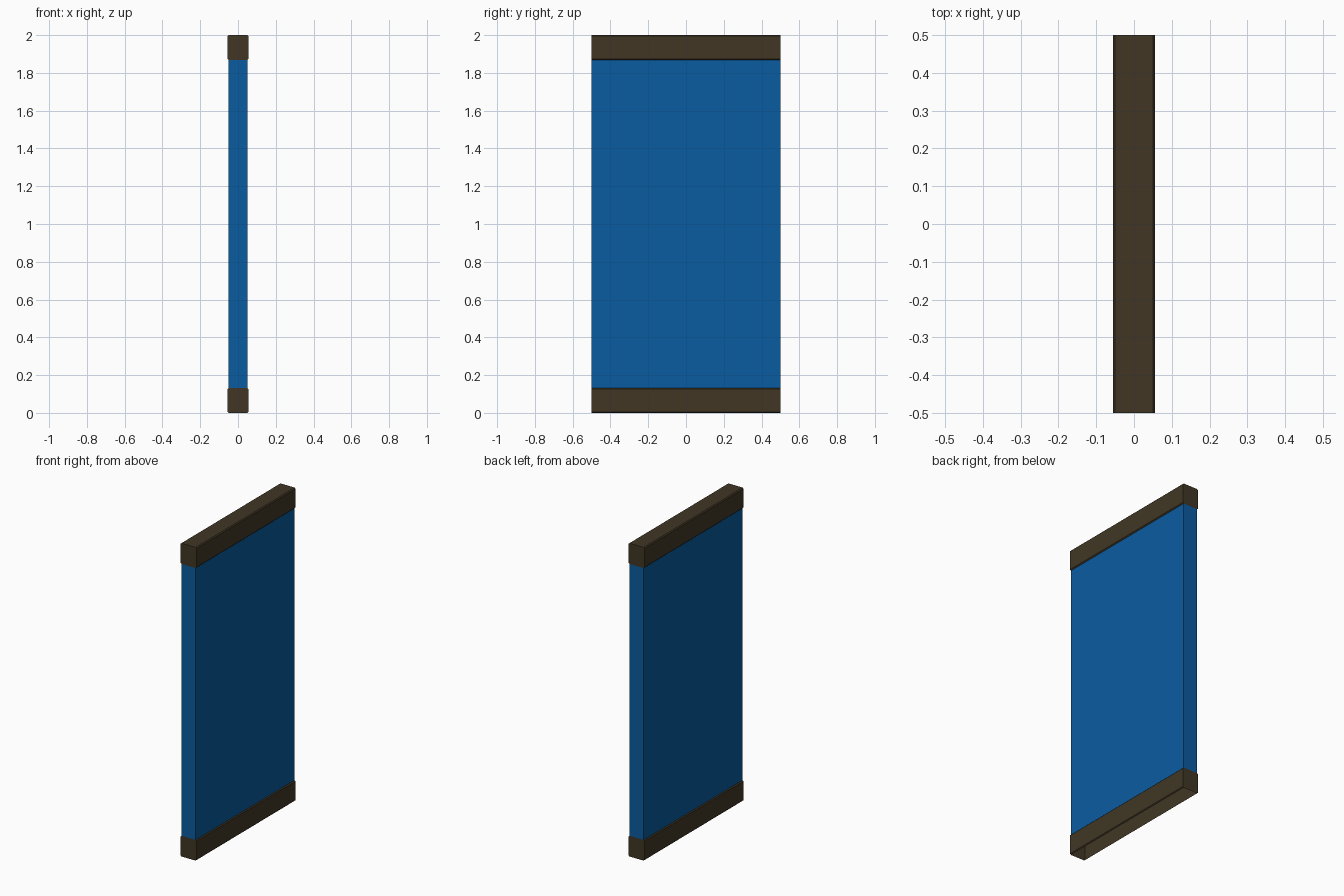
import bpy, bmesh

if "Cube" in bpy.data.objects:
    bpy.data.objects.remove(bpy.data.objects["Cube"])

HALF_LEN = 0.5
RAIL_H = 0.132
CH = 0.006  # chamfer on the long rail edges


def material(name, color):
    m = bpy.data.materials.new(name)
    m.diffuse_color = color
    m.use_nodes = True
    m.node_tree.nodes["Principled BSDF"].inputs["Base Color"].default_value = m.diffuse_color
    return m


def prism(name, profile, mat, open_down=False, open_up=False):
    """Extrude an x-z profile along y; optionally leave the flat underside / top open."""
    bm = bmesh.new()
    face = bm.faces.new([bm.verts.new((x, -HALF_LEN, z)) for x, z in profile])
    ext = bmesh.ops.extrude_face_region(bm, geom=[face], use_keep_orig=True)
    moved = [v for v in ext["geom"] if isinstance(v, bmesh.types.BMVert)]
    bmesh.ops.translate(bm, verts=moved, vec=(0, 2 * HALF_LEN, 0))
    bmesh.ops.recalc_face_normals(bm, faces=bm.faces[:])
    gone = [f for f in bm.faces if (open_down and f.normal.z < -0.9) or (open_up and f.normal.z > 0.9)]
    bmesh.ops.delete(bm, geom=gone, context='FACES')
    mesh = bpy.data.meshes.new(name)
    bm.to_mesh(mesh)
    bm.free()
    mesh.materials.append(mat)
    obj = bpy.data.objects.new(name, mesh)
    bpy.context.collection.objects.link(obj)
    return obj


def rail_profile(z0, w=0.056):
    z1 = z0 + RAIL_H
    right = [(w - CH, z0), (w, z0 + CH), (w, z1 - CH), (w - CH, z1)]
    return right + [(-x, z) for x, z in reversed(right)]


brown = material("dark_brown", (0.052, 0.037, 0.018, 1))
blue = material("blue", (0.003, 0.105, 0.35, 1))

# Bottom rail is a shell with an open underside; top rail is closed
prism("bottom_rail", rail_profile(0), brown, open_down=True)
prism("top_rail", rail_profile(2 - RAIL_H), brown)

# Flat panel between the rails, its ends covered by them
p = 0.05
prism("panel", [(p, RAIL_H), (p, 2 - RAIL_H), (-p, 2 - RAIL_H), (-p, RAIL_H)],
      blue, open_down=True, open_up=True)
